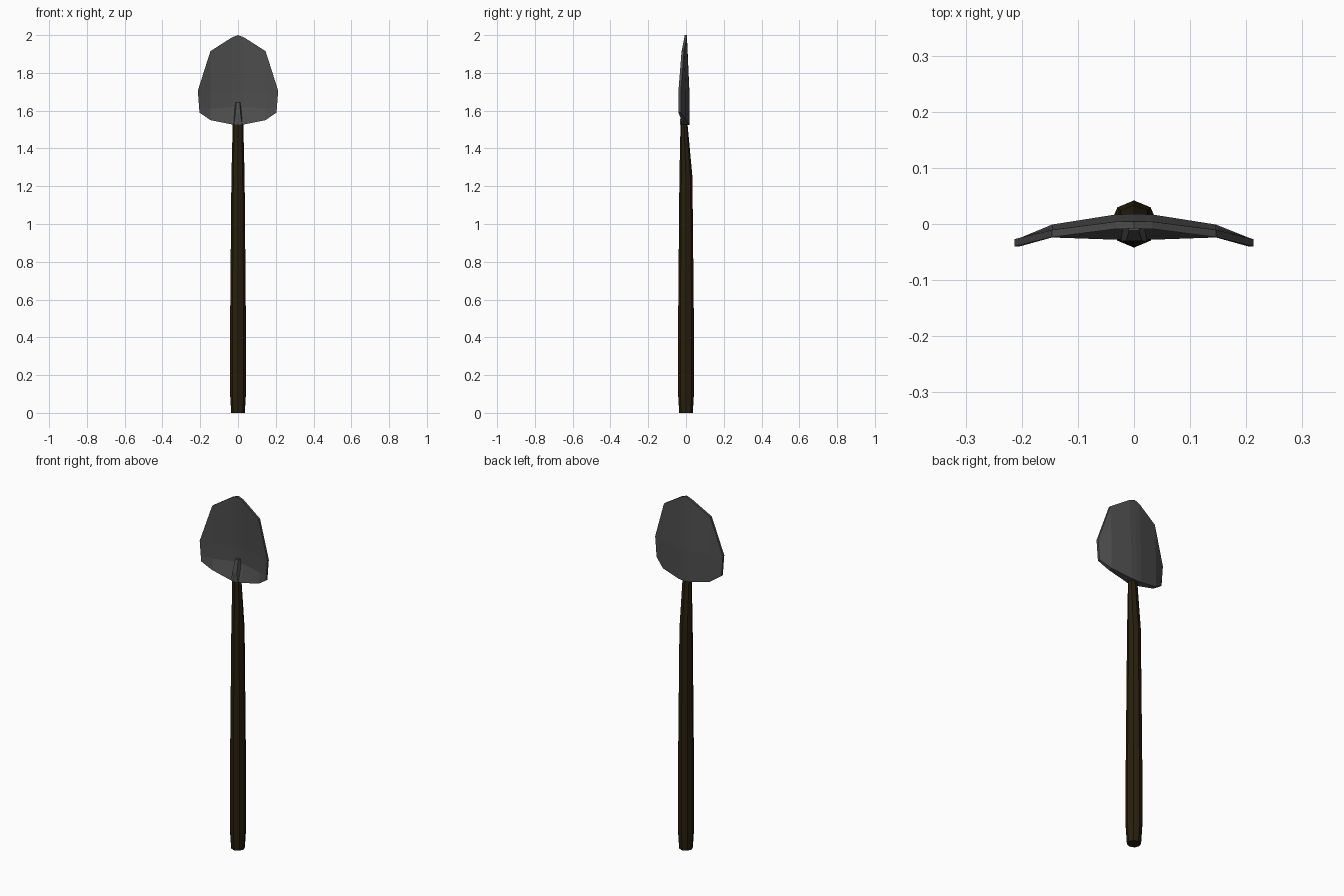
import bpy, bmesh, math

if "Cube" in bpy.data.objects:
    bpy.data.objects.remove(bpy.data.objects["Cube"], do_unlink=True)


def material(name, rgb):
    m = bpy.data.materials.new(name)
    m.use_nodes = True
    m.diffuse_color = (*rgb, 1)
    bsdf = next(n for n in m.node_tree.nodes if n.type == 'BSDF_PRINCIPLED')
    bsdf.inputs["Base Color"].default_value = (*rgb, 1)
    return m


def finish(bm, name, mat):
    bmesh.ops.recalc_face_normals(bm, faces=bm.faces)
    mesh = bpy.data.meshes.new(name)
    bm.to_mesh(mesh)
    bm.free()
    mesh.materials.append(mat)
    obj = bpy.data.objects.new(name, mesh)
    bpy.context.collection.objects.link(obj)
    return obj


def loft(name, rings, mat):
    """Skin closed rings of equal length and cap both ends."""
    bm = bmesh.new()
    rows = [[bm.verts.new(p) for p in ring] for ring in rings]
    n = len(rows[0])
    for a, b in zip(rows, rows[1:]):
        for i in range(n):
            j = (i + 1) % n
            bm.faces.new((a[i], a[j], b[j], b[i]))
    bm.faces.new(rows[0])
    bm.faces.new(rows[-1])
    return finish(bm, name, mat)


def octagon(z, rx, front, back):
    cy, ry = (front + back) / 2, (back - front) / 2
    return [(rx * math.cos(i * math.pi / 4), cy + ry * math.sin(i * math.pi / 4), z)
            for i in range(8)]


wood = material("dark wood", (0.022, 0.014, 0.004))
steel = material("dark steel", (0.075, 0.075, 0.075))

# Eight-sided handle, flattened at the back where it meets the blade
handle = [(0, .036, -.036, .036), (.1, .042, -.042, .042), (.46, .042, -.042, .042),
          (1.25, .035, -.035, .034), (1.53, .028, -.029, .008)]
loft("handle", [octagon(*h) for h in handle], wood)

# Socket wedge that grips the handle tip on the front of the blade
socket = [(1.526, .036, .022, -.031), (1.58, .025, .014, -.03), (1.645, .013, .009, -.012)]
loft("socket", [[(-w, .012, z), (-f, y, z), (f, y, z), (w, .012, z)]
                for z, w, f, y in socket], steel)

# Blade: half columns of (x, back y, lip y, heights from lip to tip)
columns = [(0, .018, -.028, (1.525, 1.62, 1.705, 1.915, 2.0)),
           (.032, .017, -.028, (1.527, 1.62, 1.705, 1.915, 1.988)),
           (.146, -.001, -.024, (1.55, 1.61, 1.705, 1.83, 1.915)),
           (.213, -.027, -.04, (1.59, 1.62, 1.65, 1.68, 1.705))]
THICK = .013


def column_ring(x, back, lip, heights):
    def point(k, z, y):
        pull = .009 * (1 - k / 4) if x > .2 else 0
        return (x - pull, y - .045 * max(0, z - 1.705), z)
    rear = [point(k, z, back) for k, z in enumerate(heights)]
    front = [point(k, z, lip if k == 0 else back - THICK) for k, z in enumerate(heights)]
    return rear + front[::-1]


half = [column_ring(*c) for c in columns]
mirrored = [[(-x, y, z) for x, y, z in ring] for ring in half[:0:-1]]
loft("blade", mirrored + half, steel)
